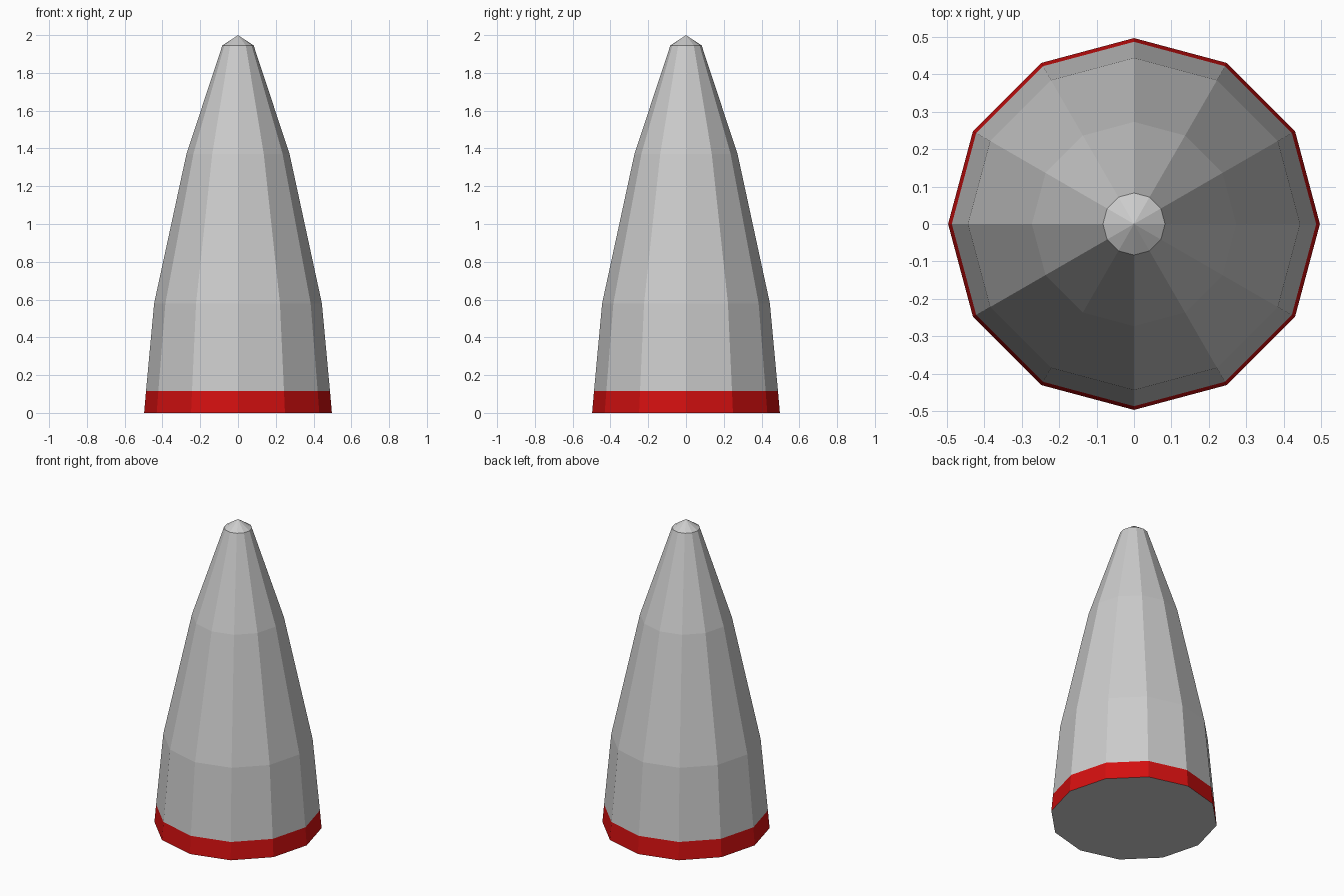
import bpy, bmesh
from math import cos, sin, pi

if "Cube" in bpy.data.objects:
    bpy.data.objects.remove(bpy.data.objects["Cube"])

SIDES = 12


def lathe(name, profile, cap_bottom=False, tip_z=None):
    """Faceted surface of revolution from (radius, z) pairs, bottom to top."""
    bm = bmesh.new()
    rings = [[bm.verts.new((r * cos(2 * pi * i / SIDES), r * sin(2 * pi * i / SIDES), z))
              for i in range(SIDES)] for r, z in profile]
    for low, high in zip(rings, rings[1:]):
        for i in range(SIDES):
            j = (i + 1) % SIDES
            bm.faces.new((low[i], low[j], high[j], high[i]))
    if cap_bottom:
        bm.faces.new(rings[0][::-1])
    if tip_z is not None:
        tip = bm.verts.new((0, 0, tip_z))
        for i in range(SIDES):
            bm.faces.new((rings[-1][i], rings[-1][(i + 1) % SIDES], tip))
    mesh = bpy.data.meshes.new(name)
    bm.to_mesh(mesh)
    bm.free()
    obj = bpy.data.objects.new(name, mesh)
    bpy.context.collection.objects.link(obj)
    return obj


def paint(obj, name, color):
    mat = bpy.data.materials.new(name)
    mat.diffuse_color = color
    mat.use_nodes = True
    mat.node_tree.nodes["Principled BSDF"].inputs["Base Color"].default_value = mat.diffuse_color
    obj.data.materials.append(mat)


# Red band around the foot
band = lathe("base_band", [(0.497, 0), (0.487, 0.115)])
paint(band, "red", (0.65, 0.005, 0.005, 1))

# Grey underside
lathe("base_plate", [(0.497, 0)], cap_bottom=True)

# Tapered body with its blunt pointed tip
lathe("nose_cone", [(0.487, 0.115), (0.444, 0.58), (0.273, 1.37), (0.083, 1.945)], tip_z=2.0)
